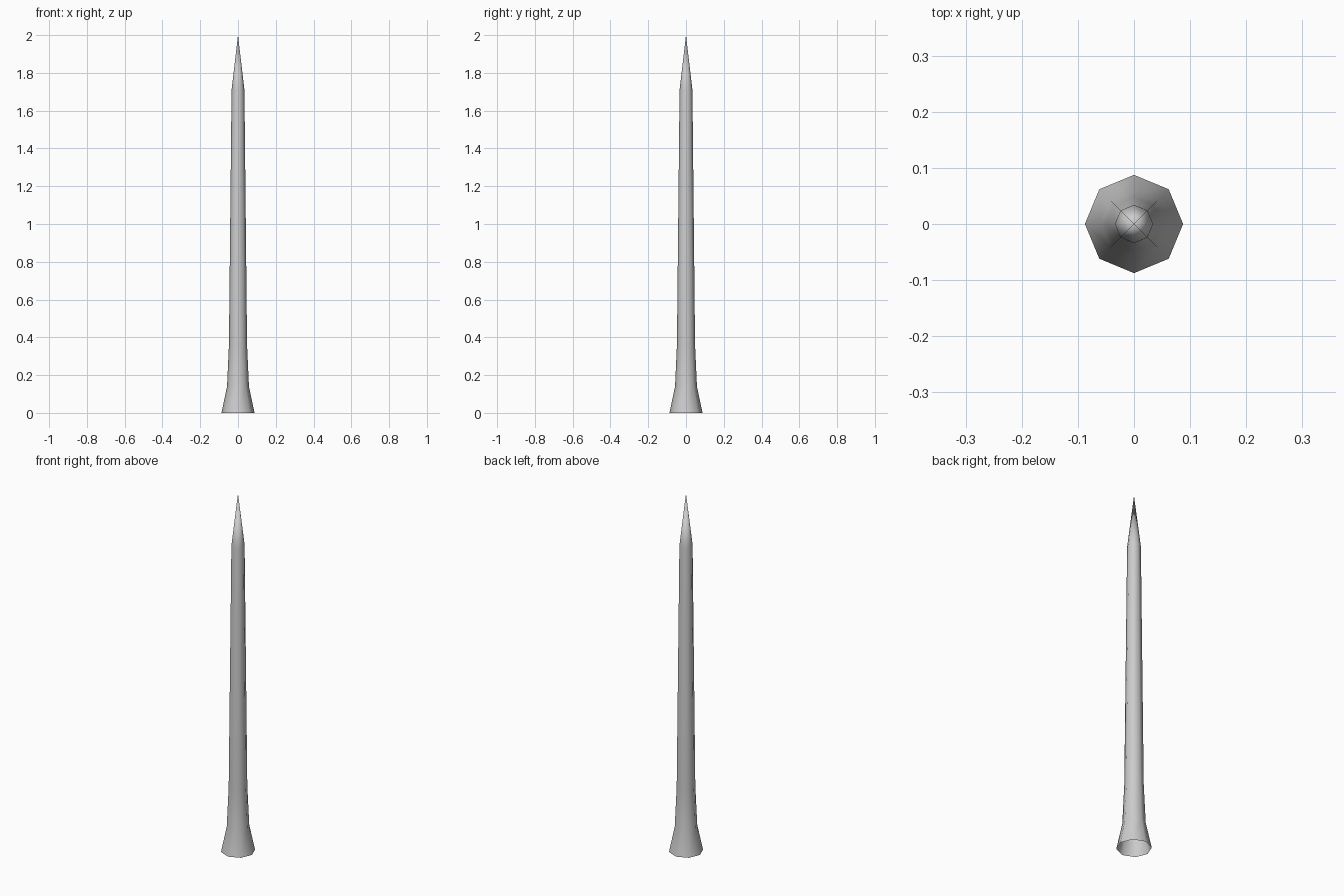
import bpy, bmesh
from math import cos, sin, pi

if "Cube" in bpy.data.objects:
    bpy.data.objects.remove(bpy.data.objects["Cube"])

SIDES = 8
# (radius, height) from the flared foot to the start of the point
PROFILE = [(0.0875, 0.0), (0.058, 0.14), (0.048, 0.36), (0.034, 1.71)]
TIP = 2.0

bm = bmesh.new()
# flared, tapering shaft, open underneath
rings = [[bm.verts.new((r * cos(2 * pi * i / SIDES), r * sin(2 * pi * i / SIDES), z))
          for i in range(SIDES)] for r, z in PROFILE]
for low, high in zip(rings, rings[1:]):
    for i in range(SIDES):
        j = (i + 1) % SIDES
        bm.faces.new((low[i], low[j], high[j], high[i]))

# sharp point
tip = bm.verts.new((0, 0, TIP))
for i in range(SIDES):
    bm.faces.new((rings[-1][i], rings[-1][(i + 1) % SIDES], tip))

for f in bm.faces:
    f.smooth = True
mesh = bpy.data.meshes.new("spike")
bm.to_mesh(mesh)
bm.free()
bpy.context.collection.objects.link(bpy.data.objects.new("spike", mesh))
